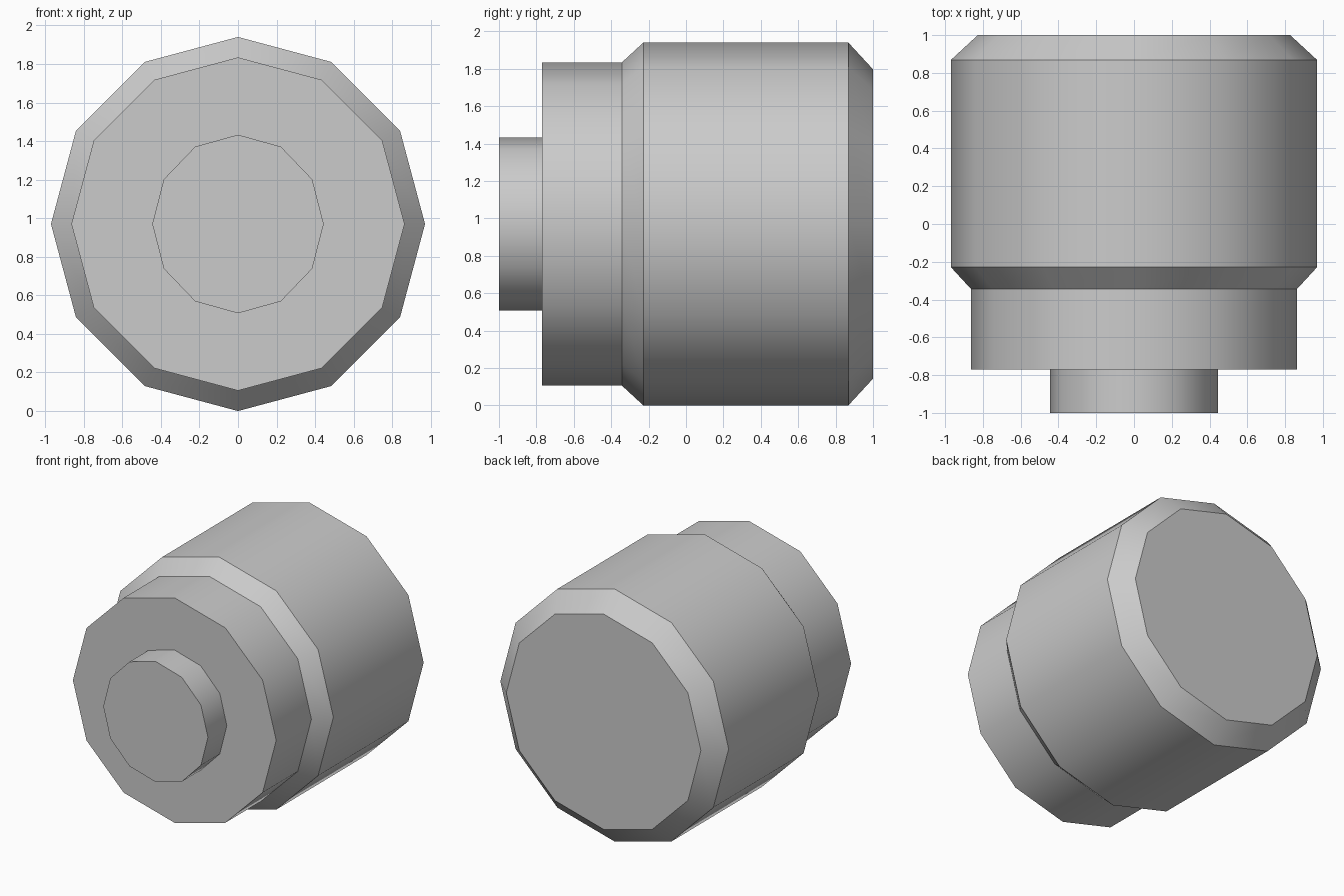
import bpy, bmesh, math

default = bpy.data.objects.get("Cube")
if default:
    bpy.data.objects.remove(default, do_unlink=True)

SIDES = 12
AXIS_Z = 0.97

grey = bpy.data.materials.new("plain_grey")
grey.use_nodes = True
colour = (0.6, 0.6, 0.6, 1)
grey.diffuse_color = colour
grey.node_tree.nodes["Principled BSDF"].inputs["Base Color"].default_value = colour


def turned_part(name, profile, x_scale=1.0):
    """Twelve-sided solid along y from (y, radius) pairs, front to back."""
    bm = bmesh.new()
    rings = []
    for y, radius in profile:
        ring = []
        for i in range(SIDES):
            a = math.tau * i / SIDES
            ring.append(bm.verts.new((radius * x_scale * math.sin(a), y,
                                      AXIS_Z + radius * math.cos(a))))
        rings.append(ring)
    for front, back in zip(rings, rings[1:]):
        for i in range(SIDES):
            j = (i + 1) % SIDES
            bm.faces.new((front[i], front[j], back[j], back[i]))
    bm.faces.new(rings[0])
    bm.faces.new(rings[-1])
    bmesh.ops.recalc_face_normals(bm, faces=bm.faces)
    mesh = bpy.data.meshes.new(name)
    bm.to_mesh(mesh)
    bm.free()
    mesh.materials.append(grey)
    obj = bpy.data.objects.new(name, mesh)
    bpy.context.collection.objects.link(obj)
    # Rounded walls, crisp rims
    bpy.ops.object.select_all(action='DESELECT')
    obj.select_set(True)
    bpy.context.view_layer.objects.active = obj
    bpy.ops.object.shade_smooth_by_angle(angle=math.radians(35))
    return obj


# Wide drum with chamfered rims and a narrower collar at the front
turned_part("drum_and_collar", [(-0.77, 0.864), (-0.343, 0.864), (-0.228, 0.97),
                                (0.868, 0.97), (1.0, 0.827)])
# Small, slightly narrow stud on the front
turned_part("front_stud", [(-1.0, 0.463), (-0.77, 0.463)], x_scale=0.96)
